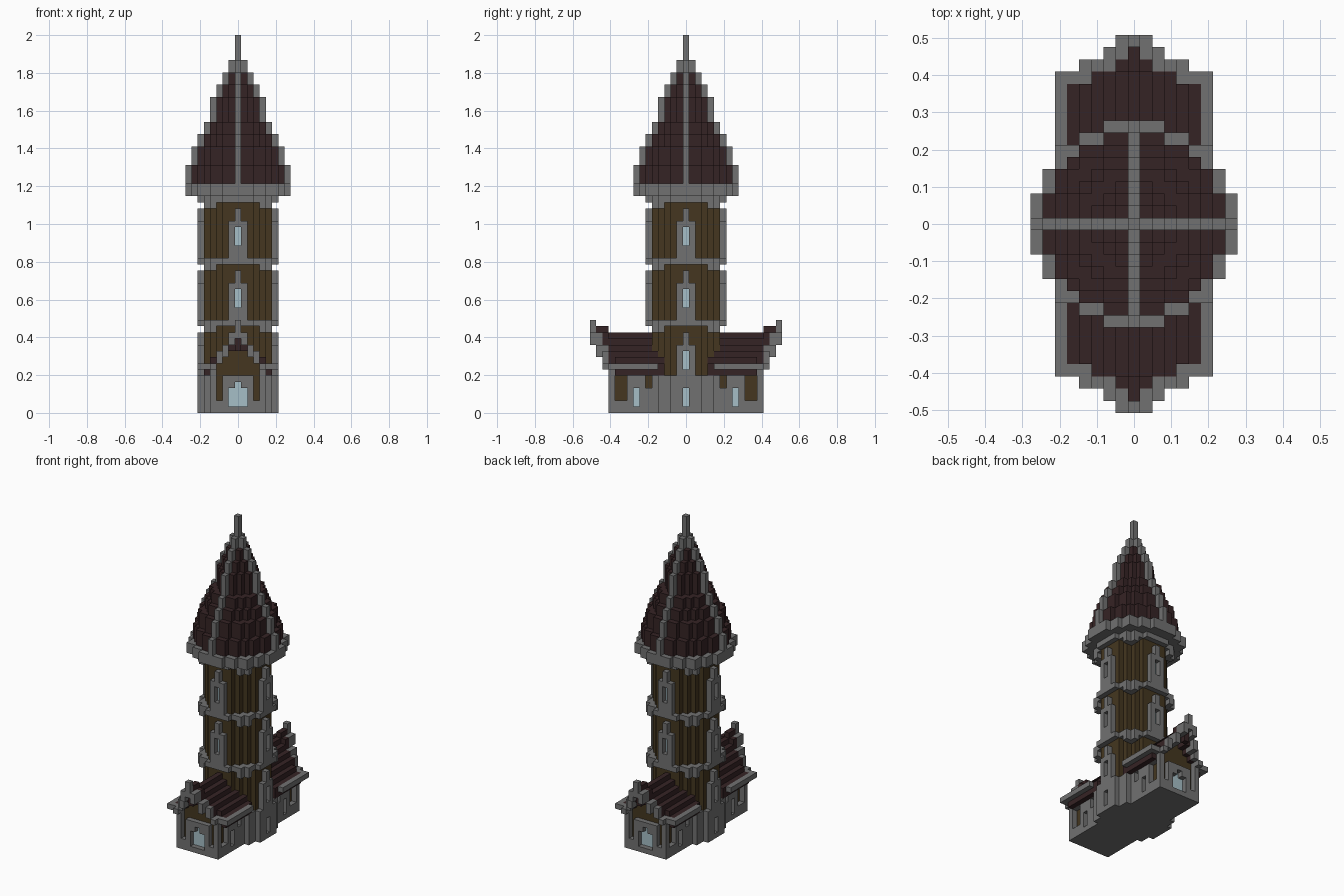
import bpy
import bmesh
from mathutils import Vector

if "Cube" in bpy.data.objects:
    bpy.data.objects.remove(bpy.data.objects["Cube"], do_unlink=True)

UNIT = 2 / 61          # edge of one building block
grid = {}              # block position -> part name


def material(name, color):
    m = bpy.data.materials.new(name)
    m.use_nodes = True
    m.diffuse_color = (*color, 1)
    m.node_tree.nodes["Principled BSDF"].inputs["Base Color"].default_value = (*color, 1)
    return m


stone = material("grey stone", (0.165, 0.165, 0.165))
timber = material("brown timber", (0.058, 0.037, 0.014))
tiles = material("dark red tiles", (0.036, 0.017, 0.018))
glass = material("pale glass", (0.38, 0.52, 0.57))


def block(part, x, y, z0, z1):
    """Column of blocks mirrored over x and y; part None carves."""
    for sx in (-1, 1):
        for sy in (-1, 1):
            for z in range(z0, z1):
                if part:
                    grid[(sx * x, sy * y, z)] = part
                else:
                    grid.pop((sx * x, sy * y, z), None)


def box(part, xs, ys, z0, z1):
    for x in range(xs[0], xs[1] + 1):
        for y in range(ys[0], ys[1] + 1):
            block(part, x, y, z0, z1)


def disc(part, r, z0, z1, keep=lambda x, y: True):
    for x in range(r + 1):
        for y in range(r + 1):
            if x * x + y * y <= (r + 0.5) ** 2 and keep(x, y):
                block(part, x, y, z0, z1)


# Wings: plinth, recessed timber walls, corner pillars, window surrounds
box("wing_plinth", (0, 4), (4, 12), 0, 2)
box("wing_walls", (0, 3), (4, 11), 2, 7)
box("wing_pillars", (4, 4), (12, 12), 2, 7)
box("wing_window_frames", (4, 4), (7, 9), 2, 6)
box("wing_window_frames", (4, 4), (5, 6), 2, 4)
box("wing_wall_plates", (4, 4), (5, 12), 6, 7)
box("wing_eaves", (4, 6), (5, 12), 7, 8)
block(None, 4, 8, 1, 4)
block("wing_glass", 3, 8, 1, 4)

# Doors on the wing ends
box("door_frames", (0, 2), (12, 12), 0, 6)
box(None, (0, 1), (12, 12), 1, 4)
block(None, 0, 12, 4, 5)
box("door_glass", (0, 1), (11, 11), 1, 4)
block("door_glass", 0, 11, 4, 5)

# Wing gables: timber fill, tiled roof, stepped overhanging fascia
roof_top = (13, 12, 11, 10, 9, 8)
fascia_top = (15, 13, 11, 10, 8, 8, 8)
roof_reach = (14, 13, 12, 12, 11, 11)
fascia_reach = (15, 15, 14, 13, 13, 12, 12)
for x, top in enumerate(roof_top):
    if x < 4:
        box("gable_walls", (x, x), (4, 11), 6, top - 1)
    box("wing_roofs", (x, x), (4, roof_reach[x]), top - 2, top)
block("wing_roofs", 0, 13, 11, 14)
block("wing_roofs", 0, 14, 10, 14)
block("wing_roofs", 1, 13, 10, 13)
for x, top in enumerate(fascia_top):
    for y in range(roof_reach[x] + 1 if x < 6 else 12, fascia_reach[x] + 1):
        low = top - (3 if x == 0 else 2 if x < 4 else 1)
        block("gable_fascia", x, y, low, top)

# Tower shaft and base
disc("tower_base", 6, 0, 6)
disc("tower_shaft", 5, 6, 34)

# Stone bands with corner corbels
for z in (14, 24, 34):
    disc("stone_bands", 6, z, z + 1)
    disc("band_corbels", 6, z - 1, z, lambda x, y: min(x, y) >= 4)


# Tower windows on all four sides
def window(z, sill, tip, along_y):
    def put(part, side, out, z0, z1):
        x, y = (side, out) if along_y else (out, side)
        block(part, x, y, z0, z1)
    for s in (0, 1):
        put("tower_window_frames", s, 6, z, z + 6 - sill)
    put("tower_window_frames", 0, 6, z + 6 - sill, tip)
    put(None, 0, 6, z + 2 - sill, z + 5 - sill)
    put("tower_glass", 0, 5, z + 2 - sill, z + 5 - sill)


for along_y in (False, True):
    window(15, 0, 23, along_y)
    window(25, 0, 33, along_y)
window(6, 1, 13, False)
block(None, 6, 0, 1, 4)
block("tower_glass", 5, 0, 1, 4)

# Crown, spire tiles and four stone ribs
disc("crown", 8, 35, 37)
rib_top = (61, 57, 55, 53, 51, 47, 45, 43, 40)
for z in range(37, 57):
    reach = max(r for r, top in enumerate(rib_top) if top > z)
    disc("spire_roof", reach - 1, z, z + 1)
for r, top in enumerate(rib_top):
    block("spire_ribs", r, 0, 37, top)
    block("spire_ribs", 0, r, 37, top)

# Turn each part's blocks into a mesh of exposed faces
look = {"wing_walls": timber, "gable_walls": timber, "tower_shaft": timber,
        "wing_roofs": tiles, "spire_roof": tiles,
        "wing_glass": glass, "door_glass": glass, "tower_glass": glass}
for part in sorted(set(grid.values())):
    bm = bmesh.new()
    verts = {}

    def corner(p):
        key = tuple(round(2 * c) for c in p)
        if key not in verts:
            verts[key] = bm.verts.new(Vector(p) * UNIT)
        return verts[key]

    for cell, owner in grid.items():
        if owner != part:
            continue
        centre = Vector(cell) + Vector((0, 0, 0.5))
        for axis in range(3):
            for sign in (-1, 1):
                n = Vector((0, 0, 0))
                n[axis] = sign
                if tuple(int(a + b) for a, b in zip(cell, n)) in grid:
                    continue
                u = Vector((0, 0, 0))
                u[(axis + 1) % 3] = 0.5
                v = n.cross(u)
                mid = centre + n / 2
                bm.faces.new([corner(mid + a * u + b * v)
                              for a, b in ((-1, -1), (1, -1), (1, 1), (-1, 1))])
    mesh = bpy.data.meshes.new(part)
    bm.to_mesh(mesh)
    bm.free()
    mesh.materials.append(look.get(part, stone))
    bpy.context.scene.collection.objects.link(bpy.data.objects.new(part, mesh))
